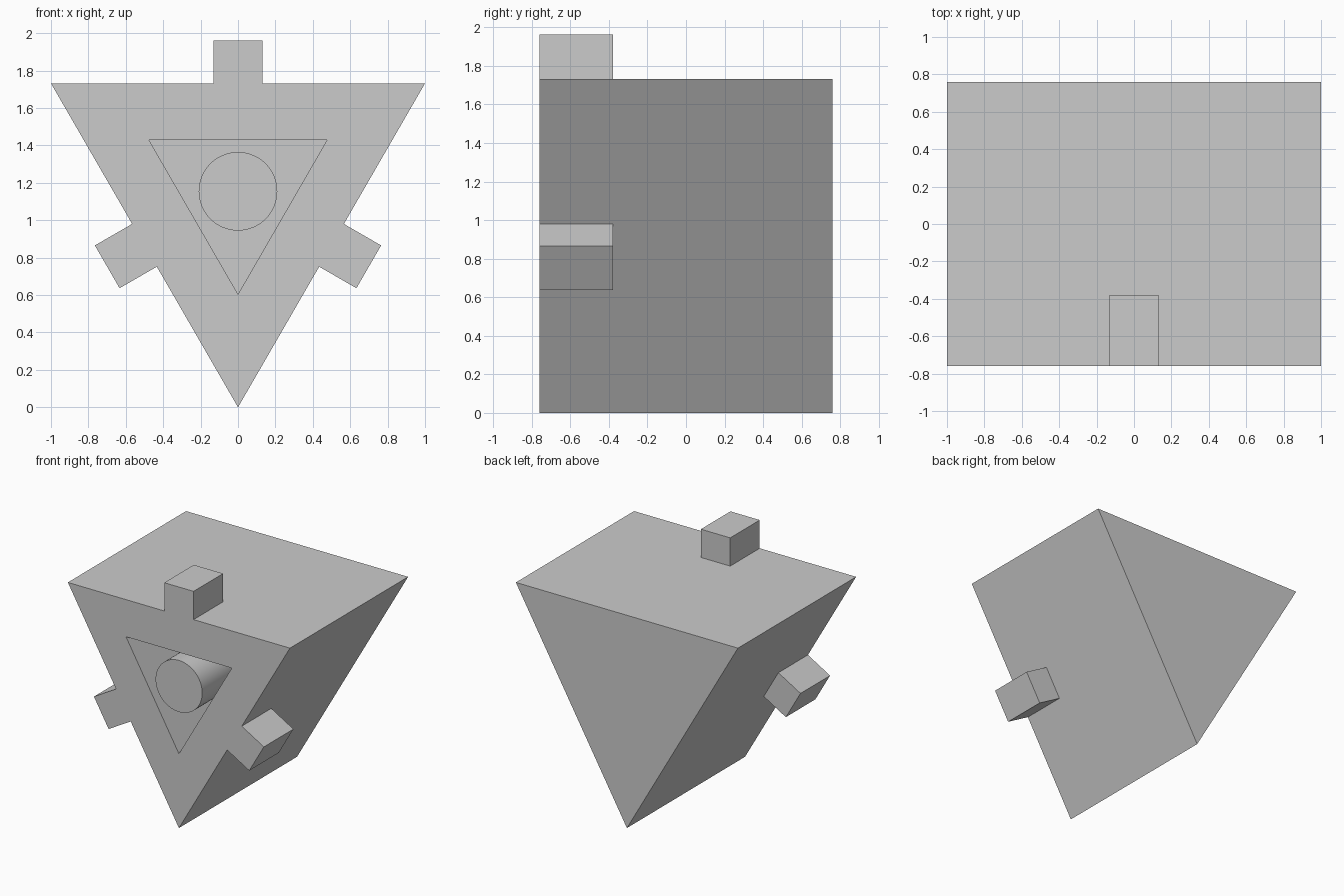
import bpy, bmesh, math
from mathutils import Matrix, Vector

if "Cube" in bpy.data.objects:
    bpy.data.objects.remove(bpy.data.objects["Cube"], do_unlink=True)

HALF_DEPTH = 0.76
RECESS = 0.76                  # depth of the front pocket
CENTRE_Z = 2 / math.sqrt(3)    # centroid of the triangular face
INRADIUS = 1 / math.sqrt(3)

grey = bpy.data.materials.new("plain_grey")
grey.use_nodes = True
grey.diffuse_color = (0.6, 0.6, 0.6, 1)
grey.node_tree.nodes["Principled BSDF"].inputs["Base Color"].default_value = (0.6, 0.6, 0.6, 1)


def add_object(name, bm):
    mesh = bpy.data.meshes.new(name)
    bm.to_mesh(mesh)
    bm.free()
    mesh.materials.append(grey)
    obj = bpy.data.objects.new(name, mesh)
    bpy.context.collection.objects.link(obj)
    return obj


# Triangular prism standing on one edge, with a triangular pocket in the front
bm = bmesh.new()
corners = [(-1, 3 * INRADIUS), (0, 0), (1, 3 * INRADIUS)]
back = bm.faces.new([bm.verts.new((x, HALF_DEPTH, z)) for x, z in corners])
ext = bmesh.ops.extrude_face_region(bm, geom=[back], use_keep_orig=True)
new_verts = [g for g in ext["geom"] if isinstance(g, bmesh.types.BMVert)]
bmesh.ops.translate(bm, verts=new_verts, vec=(0, -2 * HALF_DEPTH, 0))
bmesh.ops.recalc_face_normals(bm, faces=bm.faces)
bm.normal_update()
front = min(bm.faces, key=lambda f: f.calc_center_median().y)
bmesh.ops.inset_region(bm, faces=[front], thickness=INRADIUS - 0.275, use_even_offset=True)
bmesh.ops.inset_individual(bm, faces=[front], thickness=0, depth=0)
bmesh.ops.translate(bm, verts=list(front.verts), vec=(0, RECESS, 0))
add_object("prism_body", bm)

# Round post rising from the pocket floor, flush with the front
bm = bmesh.new()
place = Matrix.Translation((0, -HALF_DEPTH + RECESS / 2, CENTRE_Z)) @ Matrix.Rotation(math.pi / 2, 4, "X")
bmesh.ops.create_cone(bm, cap_ends=True, segments=64, radius1=0.21, radius2=0.21,
                      depth=RECESS, matrix=place)
post = add_object("round_post", bm)
bpy.context.view_layer.objects.active = post
post.select_set(True)
bpy.ops.object.shade_smooth_by_angle(angle=math.radians(30))
post.select_set(False)

# One block on the middle of each side, turned about the centre line
for name, turn in (("top_block", 0), ("left_block", 120), ("right_block", 240)):
    bm = bmesh.new()
    place = (Matrix.Translation((0, 0, CENTRE_Z))
             @ Matrix.Rotation(math.radians(turn), 4, "Y")
             @ Matrix.Translation((0, -0.57, INRADIUS + 0.115))
             @ Matrix.Diagonal(Vector((0.264, 0.38, 0.23, 1))))
    bmesh.ops.create_cube(bm, size=1, matrix=place)
    add_object(name, bm)
